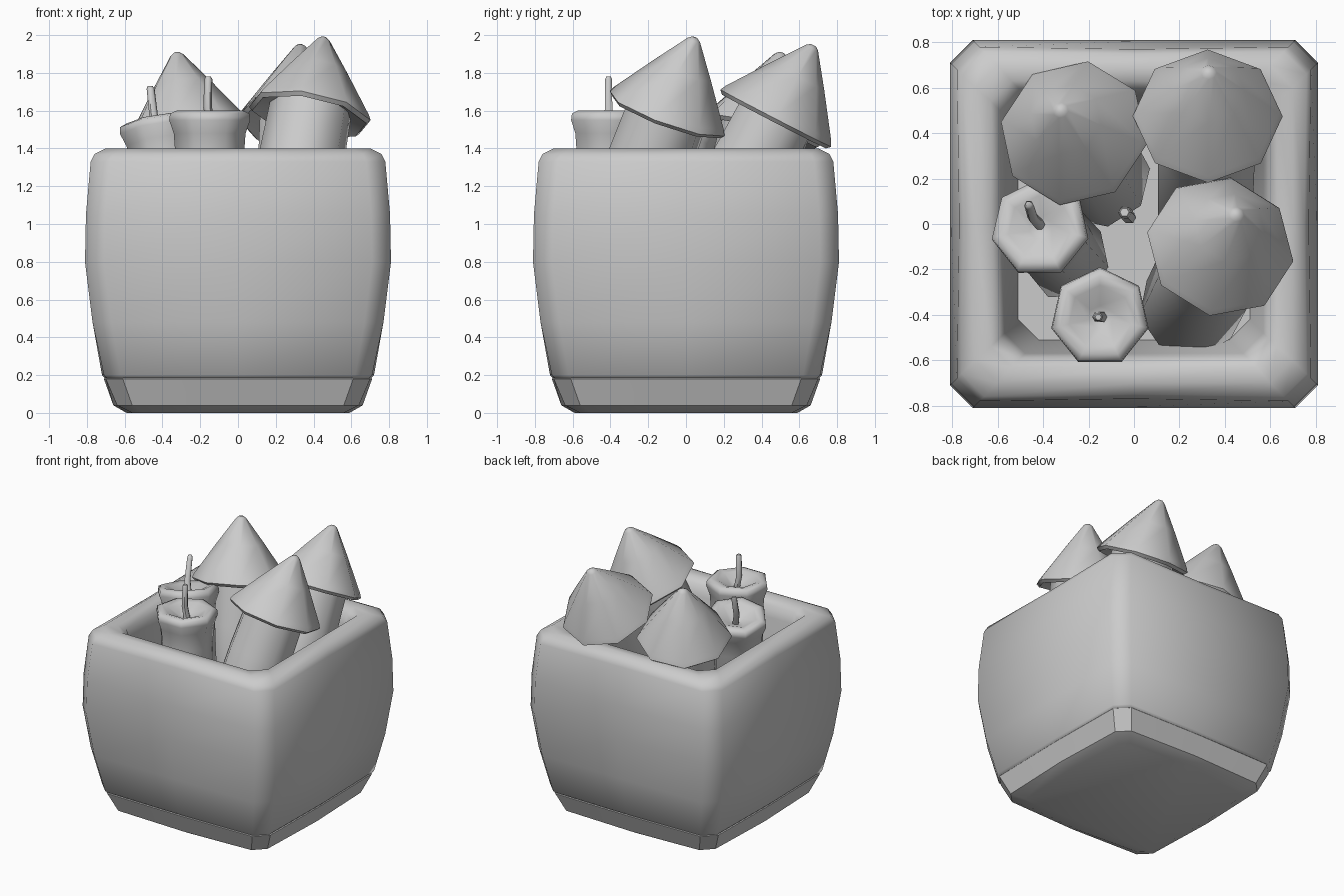
import bpy, bmesh
from math import sin, cos, pi, radians
from mathutils import Vector

if "Cube" in bpy.data.objects:
    bpy.data.objects.remove(bpy.data.objects["Cube"], do_unlink=True)

grey = bpy.data.materials.new("plain grey")
grey.use_nodes = True
grey.diffuse_color = (0.6, 0.6, 0.6, 1)
grey.node_tree.nodes["Principled BSDF"].inputs["Base Color"].default_value = (0.6, 0.6, 0.6, 1)


def loft(name, rings, angle=40):
    """Skin a list of equal-sized point rings and cap both ends."""
    bm = bmesh.new()
    loops = [[bm.verts.new(p) for p in ring] for ring in rings]
    n = len(loops[0])
    for a, b in zip(loops, loops[1:]):
        for i in range(n):
            j = (i + 1) % n
            bm.faces.new((a[i], a[j], b[j], b[i]))
    bm.faces.new(loops[0][::-1])
    bm.faces.new(loops[-1])
    bmesh.ops.recalc_face_normals(bm, faces=bm.faces)
    mesh = bpy.data.meshes.new(name)
    bm.to_mesh(mesh)
    bm.free()
    mesh.materials.append(grey)
    ob = bpy.data.objects.new(name, mesh)
    bpy.context.collection.objects.link(ob)
    bpy.ops.object.select_all(action='DESELECT')
    bpy.context.view_layer.objects.active = ob
    ob.select_set(True)
    bpy.ops.object.shade_smooth_by_angle(angle=radians(angle))
    return ob


def box_ring(half, z, chamfer, bow=0):
    """Square ring with cut corners and a slightly bowed middle on each side."""
    c = half - chamfer
    pts = []
    for k in range(4):
        ca, sa = (1, 0, -1, 0)[k], (0, 1, 0, -1)[k]
        for x, y in ((half, -c), (half + bow, 0), (half, c)):
            pts.append((x * ca - y * sa, x * sa + y * ca, z))
    return pts


def turned(name, sides, centre, axis, profile, turn=0, angle=40):
    """Turn (radius, height) points about a leaning axis."""
    q = Vector((0, 0, 1)).rotation_difference(Vector(axis).normalized())
    rings = []
    for r, h in profile:
        rings.append([Vector(centre) + q @ Vector((
            r * cos(radians(turn) + 2 * pi * i / sides),
            r * sin(radians(turn) + 2 * pi * i / sides), h)) for i in range(sides)])
    return loft(name, rings, angle)


# Base slab
loft("crate_base", [box_ring(*p) for p in (
    (0.56, 0.0, 0.06, 0.03), (0.64, 0.04, 0.08, 0.02),
    (0.70, 0.18, 0.09, 0.01), (0.69, 0.19, 0.09, 0.01))], 35)

# Bulging crate with rounded rim and hollow inside
loft("crate", [box_ring(*p) for p in (
    (0.69, 0.18, 0.08, 0.01), (0.71, 0.2, 0.09, 0.01), (0.77, 0.48, 0.1),
    (0.81, 0.8, 0.1), (0.805, 1.05, 0.1), (0.78, 1.33, 0.1, -0.01),
    (0.76, 1.37, 0.1, -0.01), (0.70, 1.4, 0.1), (0.63, 1.395, 0.09),
    (0.59, 1.36, 0.09), (0.57, 1.28, 0.09), (0.51, 0.7, 0.09))], 45)

# Rockets: leaning tube with a pointed cap
rockets = (
    ("front", (0.38, -0.10, 1.585), (0.17, 0.34, 0.93), -10),
    ("back", (0.325, 0.475, 1.56), (0.01, 0.46, 0.89), 0),
    ("side", (-0.265, 0.40, 1.49), (-0.14, 0.24, 0.96), 35),
)
for label, centre, axis, turn in rockets:
    turned(label + "_rocket_tube", 8, centre, axis,
           [(0.21, -0.85), (0.225, -0.82), (0.23, -0.3), (0.22, 0.05)], turn + 20, 50)
    turned(label + "_rocket_cap", 8, centre, axis,
           [(0.2, 0.03), (0.31, -0.02), (0.33, 0.0), (0.315, 0.03),
            (0.16, 0.25), (0.035, 0.42), (0.015, 0.435)], turn, 60)

# Firecrackers: seven-sided body with a flared lip and dished top
crackers = (
    ("front", (-0.15, -0.41, 1.60), (0, 0, 1), (-0.005, 0, 0.18)),
    ("side", (-0.42, -0.01, 1.55), (-0.15, 0.17, 0.96), (-0.03, 0.065, 0.18)),
)
for label, centre, axis, lean in crackers:
    turned(label + "_cracker", 7, centre, axis,
           [(0.18, -0.85), (0.19, -0.82), (0.185, -0.25), (0.195, -0.12),
            (0.22, -0.05), (0.215, -0.015), (0.18, 0.0), (0.14, -0.01),
            (0.05, -0.06), (0.02, -0.07)], 90, 60)
    # Fuse, kinked partway up
    foot = Vector(centre) + Vector((0, 0, -0.09))
    rings = []
    for t, r, kink in ((0, 0.025, 0.012), (0.4, 0.023, -0.008),
                       (0.95, 0.021, 0), (1, 0.014, 0)):
        c = foot + Vector(lean) * t * 1.5 + Vector((kink, 0, 0))
        rings.append([c + Vector((r * cos(i * pi / 3), r * sin(i * pi / 3), 0))
                      for i in range(6)])
    loft(label + "_fuse", rings, 60)

# Loose fuse end lying between the tubes
turned("loose_fuse", 6, (-0.02, 0.03, 0.72), (-0.1, 0.1, 1),
       [(0.03, 0), (0.03, 0.2), (0.02, 0.22)])
